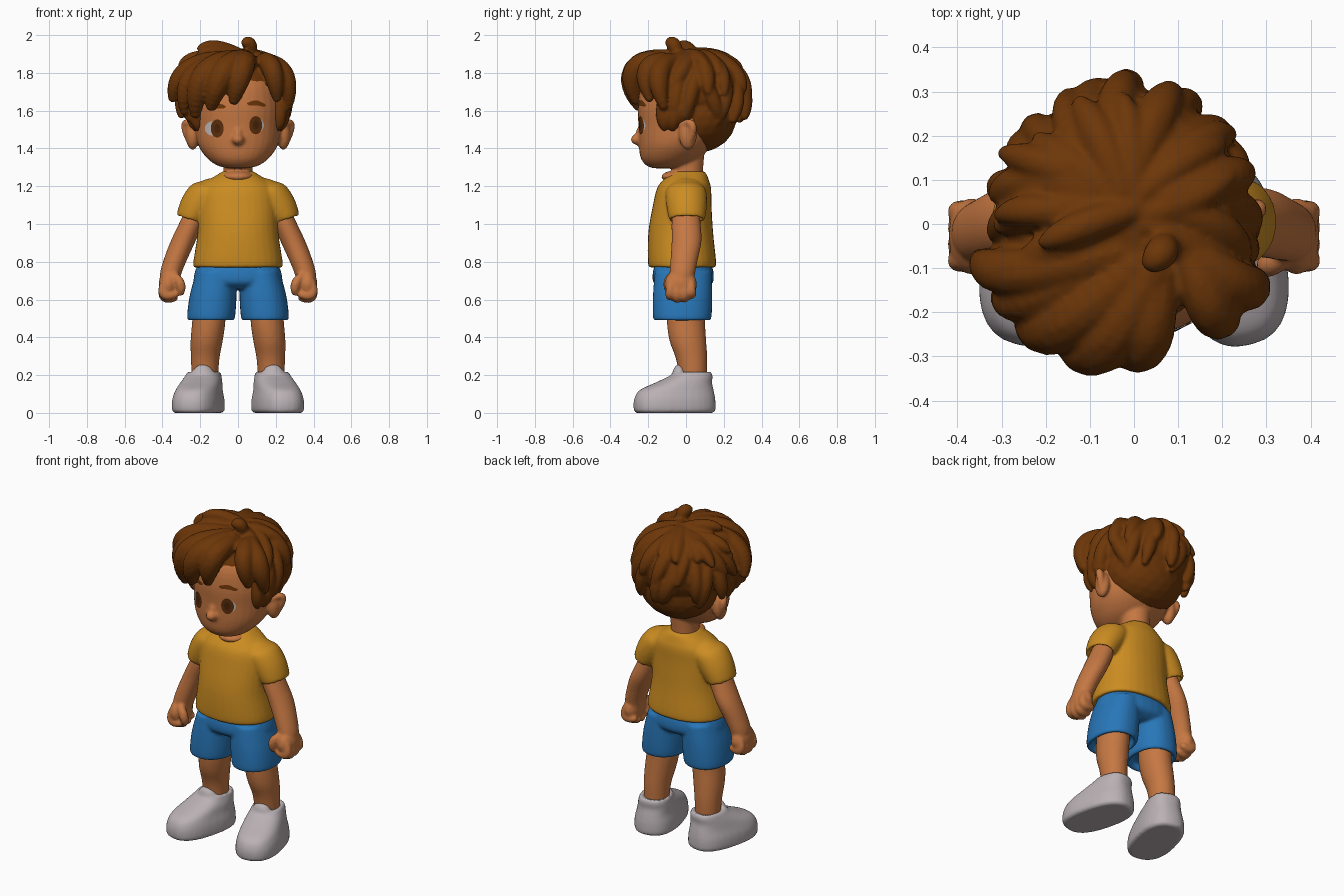
import bpy, bmesh, math, random
from mathutils import Vector, Matrix

random.seed(4)
if "Cube" in bpy.data.objects:
    bpy.data.objects.remove(bpy.data.objects["Cube"])


def material(name, r, g, b):
    col = [((c / 255 + 0.055) / 1.055) ** 2.4 for c in (r, g, b)] + [1]
    m = bpy.data.materials.new(name)
    m.use_nodes = True
    m.diffuse_color = col
    m.node_tree.nodes["Principled BSDF"].inputs["Base Color"].default_value = col
    return m


HAIR = material("chestnut hair", 108, 54, 8)
SKIN = material("warm skin", 197, 119, 66)
SHIRT = material("mustard cloth", 203, 140, 33)
SHORTS = material("blue cloth", 40, 119, 185)
SHOE = material("pale grey shoe", 186, 177, 180)
WHITE = material("eye white", 195, 188, 188)
IRIS = material("brown iris", 92, 46, 11)
PUPIL = material("dark pupil", 72, 35, 9)


def finish(bm, name, mat, voxel=0.01, smooth=5):
    """Turn the overlapping pieces into one soft, fused skin."""
    bmesh.ops.recalc_face_normals(bm, faces=bm.faces)
    mesh = bpy.data.meshes.new(name)
    bm.to_mesh(mesh)
    bm.free()
    mesh.materials.append(mat)
    mesh.shade_smooth()
    ob = bpy.data.objects.new(name, mesh)
    bpy.context.scene.collection.objects.link(ob)
    if voxel:
        r = ob.modifiers.new("Fuse", "REMESH")
        r.mode = "VOXEL"
        r.voxel_size = voxel
        r.use_smooth_shade = True
        s = ob.modifiers.new("Soften", "SMOOTH")
        s.factor = 0.5
        s.iterations = smooth
    return ob


def catmull(a, b, c, d, t):
    return [0.5 * (2 * q + (r - p) * t + (2 * p - 5 * q + 4 * r - s) * t * t
                   + (3 * q - p - 3 * r + s) * t ** 3) for p, q, r, s in zip(a, b, c, d)]


def loft(bm, rings, s=1, sq=1.0, tilt=0.0, turn=0.0, n=32):
    """Skin level rings (x, y, z, rx, ry); s=-1 mirrors to the other side."""
    ext = [rings[0]] + list(rings) + [rings[-1]]
    path = [catmull(*ext[i:i + 4], k / 4) for i in range(len(rings) - 1) for k in range(4)]
    path.append(rings[-1])
    loops = []
    for cx, cy, cz, rx, ry in path:
        loop = []
        for k in range(n):
            a = math.tau * k / n
            c, d = math.cos(a), math.sin(a)
            u = rx * math.copysign(abs(c) ** sq, c)
            v = ry * math.copysign(abs(d) ** sq, d)
            x = u * math.cos(turn) - v * math.sin(turn)
            y = u * math.sin(turn) + v * math.cos(turn)
            loop.append(bm.verts.new((s * (cx + x), cy + y, cz + tilt * x)))
        loops.append(loop)
    for p, q in zip(loops, loops[1:]):
        for k in range(n):
            bm.faces.new((p[k], p[(k + 1) % n], q[(k + 1) % n], q[k]))
    bm.faces.new(loops[0][::-1])
    bm.faces.new(loops[-1])


def ball(bm, center, radii, detail=3):
    m = Matrix.Translation(center) @ Matrix.Diagonal((*radii, 1))
    bmesh.ops.create_icosphere(bm, subdivisions=detail, radius=1, matrix=m)


def stroke(bm, a, b, c, r, s=1, steps=16, taper=0.65):
    """Sweep a tapering round brush along a curve with control point b."""
    a, b, c = (Vector((s * p[0], p[1], p[2])) for p in (a, b, c))
    for i in range(steps + 1):
        t = i / steps
        p = a * (1 - t) ** 2 + b * 2 * t * (1 - t) + c * t * t
        w = r * (0.75 + 0.5 * t) * (1 - taper * t ** 3)
        ball(bm, p, (w, w, w), 2)


# Head, neck, nose and ears
bm = bmesh.new()
loft(bm, [(0, -.12, 1.295, .05, .05), (0, -.11, 1.31, .11, .10), (0, -.085, 1.35, .165, .155),
          (0, -.055, 1.42, .212, .195), (0, -.03, 1.52, .23, .222), (0, -.02, 1.63, .235, .235),
          (0, -.01, 1.75, .21, .22), (0, 0, 1.85, .12, .14)], sq=0.95)
loft(bm, [(0, .01, 1.2, .085, .08), (0, .01, 1.28, .078, .08), (0, .01, 1.4, .085, .09)])
ball(bm, (0, -.04, 1.25), (.085, .092, .034))
ball(bm, (0, -.256, 1.447), (.032, .037, .029))
ball(bm, (0, -.235, 1.475), (.026, .032, .045))
for s in (1, -1):
    ball(bm, (s * .24, .01, 1.475), (.038, .048, .083))
    stroke(bm, (.24, -.025, 1.525), (.318, .075, 1.575), (.245, .012, 1.415), .023, s, taper=.35)
head = finish(bm, "head", SKIN, 0.009, 4)

# Hair: cap, nape and many tapered locks
bm = bmesh.new()
ball(bm, (-.02, .035, 1.705), (.27, .275, .22))
ball(bm, (-.005, .075, 1.575), (.24, .195, .195))


def on_crown(az, el, k):
    a, e = math.radians(az), math.radians(el)
    return (-.02 + k * .26 * math.cos(e) * math.cos(a),
            .02 + k * .27 * math.cos(e) * math.sin(a), 1.69 + k * .22 * math.sin(e))


# Tiers: count, azimuth range, start and end elevation, tip lift, thickness
for count, az0, az1, top, end, lift, r in ((8, -20, 205, 78, 30, 1.15, .048),
                                           (10, -30, 208, 66, 3, 1.12, .05),
                                           (11, -14, 194, 30, -31, 1.17, .05)):
    for i in range(count):
        az = az0 + (az1 - az0) * i / (count - 1) + random.uniform(-7, 7)
        low = end + random.uniform(-7, 7)
        drift = random.uniform(-14, 14)
        bulge = 1 / math.cos(math.radians((top - low) / 2))
        stroke(bm, on_crown(az - drift, top, .97), on_crown(az, (top + low) / 2, bulge),
               on_crown(az + drift, low, lift + random.uniform(-.04, .04)),
               r * random.uniform(.85, 1.1))

fringe = [((.05, -.12, 1.86), (.03, -.33, 1.88), (-.02, -.265, 1.66), .07),
          ((.03, -.12, 1.87), (-.09, -.35, 1.86), (-.14, -.25, 1.63), .076),
          ((.0, -.10, 1.87), (-.23, -.31, 1.86), (-.225, -.19, 1.59), .073),
          ((.0, -.05, 1.87), (-.32, -.15, 1.88), (-.345, -.08, 1.67), .062),
          ((.0, -.05, 1.87), (-.32, -.24, 1.86), (-.285, -.14, 1.60), .055),
          ((.13, -.08, 1.86), (.19, -.26, 1.88), (.205, -.195, 1.67), .06),
          ((.12, -.06, 1.86), (.28, -.19, 1.85), (.265, -.12, 1.63), .062)]
spikes = [((.065, -.045, 1.89), (.075, -.06, 1.97), (.035, -.09, 1.96), .042),
          ((.05, .05, 1.88), (-.12, 0, 1.96), (-.20, -.04, 1.93), .042),
          ((-.05, 0, 1.86), (-.23, .05, 1.91), (-.30, .02, 1.84), .043),
          ((-.05, .08, 1.86), (-.2, .14, 1.9), (-.29, .16, 1.8), .045)]
for lock in fringe + spikes:
    stroke(bm, *lock)
for s in (1, -1):
    stroke(bm, (.205, -.10, 1.70), (.23, -.13, 1.6), (.212, -.115, 1.51), .046, s)
    stroke(bm, (.21, -.05, 1.68), (.25, -.06, 1.6), (.222, -.07, 1.51), .05, s)
    stroke(bm, (.21, .0, 1.66), (.25, -.01, 1.62), (.235, -.01, 1.56), .055, s)
finish(bm, "hair", HAIR, 0.009, 3)

# Shirt with sloping shoulders and short open sleeves
bm = bmesh.new()
loft(bm, [(0, -.02, .775, .21, .155), (0, -.02, .78, .238, .18), (0, -.028, .95, .214, .172),
          (0, -.02, 1.1, .21, .155), (0, -.01, 1.19, .195, .143), (0, .0, 1.235, .15, .12),
          (0, .01, 1.262, .108, .1), (0, .015, 1.278, .085, .084)], sq=0.9)
for s in (1, -1):
    ball(bm, (s * .135, 0, 1.165), (.095, .105, .078))
    loft(bm, [(.13, .0, 1.21, .06, .07), (.16, .0, 1.18, .088, .105), (.205, .003, 1.11, .092, .108),
              (.25, .005, 1.03, .074, .096), (.25, .005, 1.025, .06, .082),
              (.24, .005, 1.06, .055, .075)], s, tilt=0.3)
finish(bm, "shirt", SHIRT, 0.009, 8)

# Shorts with hollow leg openings
bm = bmesh.new()
loft(bm, [(0, -.015, .82, .19, .13), (0, -.015, .76, .224, .158), (0, -.015, .69, .228, .158),
          (0, -.015, .655, .13, .11)], sq=0.9)
for s in (1, -1):
    loft(bm, [(.115, -.015, .75, .105, .15), (.132, -.018, .62, .124, .157),
              (.143, -.02, .5, .126, .154), (.143, -.02, .492, .106, .134),
              (.143, -.02, .53, .1, .125)], s, sq=0.9)
finish(bm, "shorts", SHORTS, 0.009, 5)

for s, side in ((1, "left"), (-1, "right")):
    # Arm and loosely closed hand
    bm = bmesh.new()
    loft(bm, [(.19, 0, 1.15, .055, .065), (.24, 0, 1.02, .064, .076), (.29, .003, .91, .066, .079),
              (.332, -.01, .81, .062, .072), (.358, -.02, .73, .056, .066),
              (.36, -.025, .66, .045, .055)], s)
    ball(bm, (s * .368, -.028, .68), (.052, .087, .08))
    for y, low in ((-.083, .605), (-.047, .59), (-.008, .593), (.028, .612)):
        stroke(bm, (.39, y, .69), (.42, y, low), (.338, y, low + .02), .029, s, 10, .4)
    stroke(bm, (.345, -.07, .73), (.295, -.11, .7), (.302, -.085, .64), .028, s, 10, .4)
    finish(bm, side + "_arm", SKIN, 0.008, 5)

    # Leg
    bm = bmesh.new()
    loft(bm, [(.15, 0, .6, .085, .1), (.155, .0, .48, .088, .101), (.166, .01, .38, .085, .097),
              (.174, .03, .28, .075, .082), (.176, .04, .14, .068, .07)], s)
    finish(bm, side + "_leg", SKIN, 0.01, 4)

    # Shoe, toe turned outward, with a broad heel and raised tongue
    bm = bmesh.new()
    loft(bm, [(.21, -.06, 0, .112, .204), (.21, -.06, .015, .126, .218), (.21, -.06, .07, .125, .217),
              (.206, -.05, .12, .113, .198), (.194, -.012, .16, .104, .15),
              (.184, .026, .195, .092, .114), (.179, .036, .217, .083, .094),
              (.176, .04, .21, .066, .074)], s, sq=0.8, turn=math.radians(14))
    ball(bm, (s * .186, -.035, .198), (.06, .038, .06))
    finish(bm, side + "_shoe", SHOE, 0.009, 4)

# Eyes and brows: thin plates laid on the face
bpy.context.view_layer.update()
face = head.evaluated_get(bpy.context.evaluated_depsgraph_get())


def plate(name, x, z, rx, rz, mat, lift, slope=0.0, arch=0.0):
    bm = bmesh.new()
    bmesh.ops.create_grid(bm, x_segments=12, y_segments=12, size=1)
    for v in bm.verts:
        u, w = v.co.x, v.co.y
        px = x + rx * u * math.sqrt(1 - w * w / 2)
        pz = z + rz * w * math.sqrt(1 - u * u / 2) + slope * (px - x) - arch * u * u
        hit, loc, _, _ = face.ray_cast(Vector((px, -1, pz)), Vector((0, 1, 0)))
        v.co = (px, (loc.y if hit else -.2) - lift, pz)
    ob = finish(bm, name, mat, voxel=0)
    if ob.data.polygons[0].normal.y > 0:
        ob.data.flip_normals()


for side, x, z, white_x, white_r in (("left", .094, 1.523, .101, .036),
                                     ("right", -.11, 1.506, -.132, .044)):
    plate(side + "_eye_white", white_x, z, white_r, .038, WHITE, .003)
    plate(side + "_iris", x, z, .034, .048, IRIS, .005)
    plate(side + "_pupil", x, z, .016, .024, PUPIL, .007)
    plate(side + "_brow", x * 1.04, z + .118, .05, .013, HAIR, .005, -x, .008)
